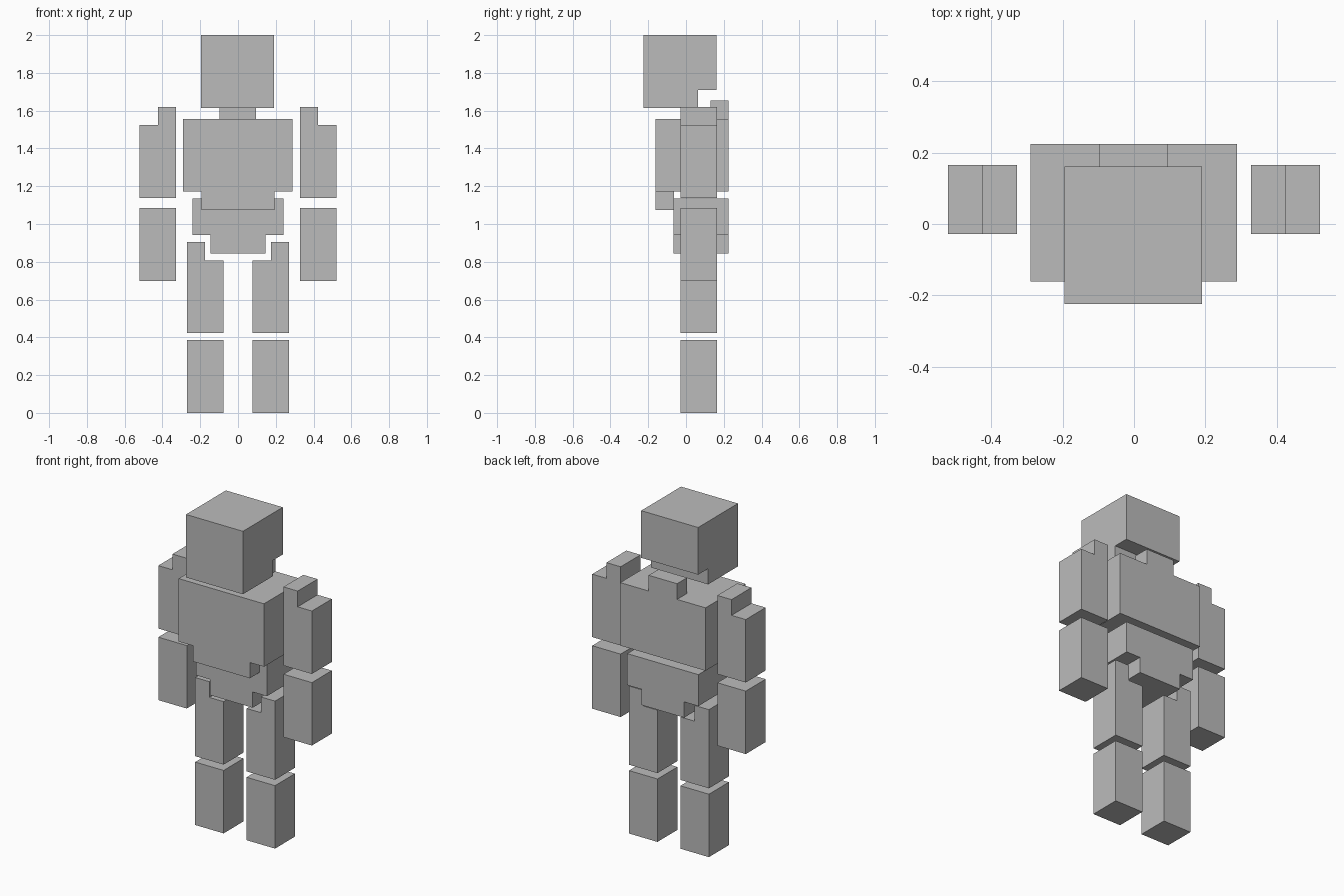
import bpy, bmesh, math
from itertools import product
from mathutils import Vector

if "Cube" in bpy.data.objects:
    bpy.data.objects.remove(bpy.data.objects["Cube"])

V = 0.0965  # edge length of one block

gray = bpy.data.materials.new("neutral gray")
gray.diffuse_color = (0.5, 0.5, 0.5, 1)
gray.use_nodes = True
gray.node_tree.nodes["Principled BSDF"].inputs["Base Color"].default_value = gray.diffuse_color


def cells(x0, x1, y0, y1, z0, z1):
    return set(product(range(x0, x1), range(y0, y1), range(z0, z1)))


def block_part(name, origin, solid):
    """Outer skin of a set of blocks, with flat areas merged into single faces."""
    bm = bmesh.new()
    for cell in solid:
        for axis, sign in product(range(3), (-1, 1)):
            near = list(cell)
            near[axis] += sign
            if tuple(near) in solid:
                continue
            u, w = (axis + 1) % 3, (axis + 2) % 3
            ring = []
            for a, b in ((0, 0), (1, 0), (1, 1), (0, 1)):
                p = Vector(cell)
                p[axis] += max(sign, 0)
                p[u] += a
                p[w] += b
                ring.append(bm.verts.new(Vector(origin) + p * V))
            bm.faces.new(ring if sign > 0 else ring[::-1])
    bmesh.ops.remove_doubles(bm, verts=bm.verts, dist=0.001)
    bmesh.ops.dissolve_limit(bm, angle_limit=math.radians(1),
                             verts=bm.verts, edges=bm.edges)
    mesh = bpy.data.meshes.new(name)
    bm.to_mesh(mesh)
    bm.free()
    mesh.materials.append(gray)
    obj = bpy.data.objects.new(name, mesh)
    bpy.context.collection.objects.link(obj)


# Head with the lower back edge cut away
block_part("head", (-0.195, -0.225, 1.614),
           cells(0, 4, 0, 4, 0, 4) - cells(0, 4, 3, 4, 0, 1))

# Torso with a neck tab at the back and a belly plate at the front
block_part("torso", (-0.29, -0.161, 1.171),
           cells(0, 6, 0, 4, 0, 4) | cells(2, 4, 3, 4, 4, 5) | cells(1, 5, 0, 1, -1, 0))

# Pelvis, narrower below
block_part("pelvis", (-0.241, -0.065, 0.941),
           cells(0, 5, 0, 3, 0, 2) | cells(1, 4, 0, 3, -1, 0))

# Limbs: plain lower segments, upper segments with a raised joint column
LIMB = cells(0, 2, 0, 2, 0, 4)
INNER = cells(0, 1, 0, 2, 4, 5)
OUTER = cells(1, 2, 0, 2, 4, 5)
for side, s in (("right", 1), ("left", -1)):
    for part, x, z, tab in (("upper_arm", 0.328, 1.138, INNER),
                            ("lower_arm", 0.328, 0.699, set()),
                            ("upper_leg", 0.078, 0.422, OUTER),
                            ("lower_leg", 0.078, 0.0, set())):
        solid = LIMB | tab
        if s < 0:  # mirror the blocks
            solid = {(1 - i, j, k) for i, j, k in solid}
            x = -x - 2 * V
        block_part(f"{side}_{part}", (x, -0.028, z), solid)
